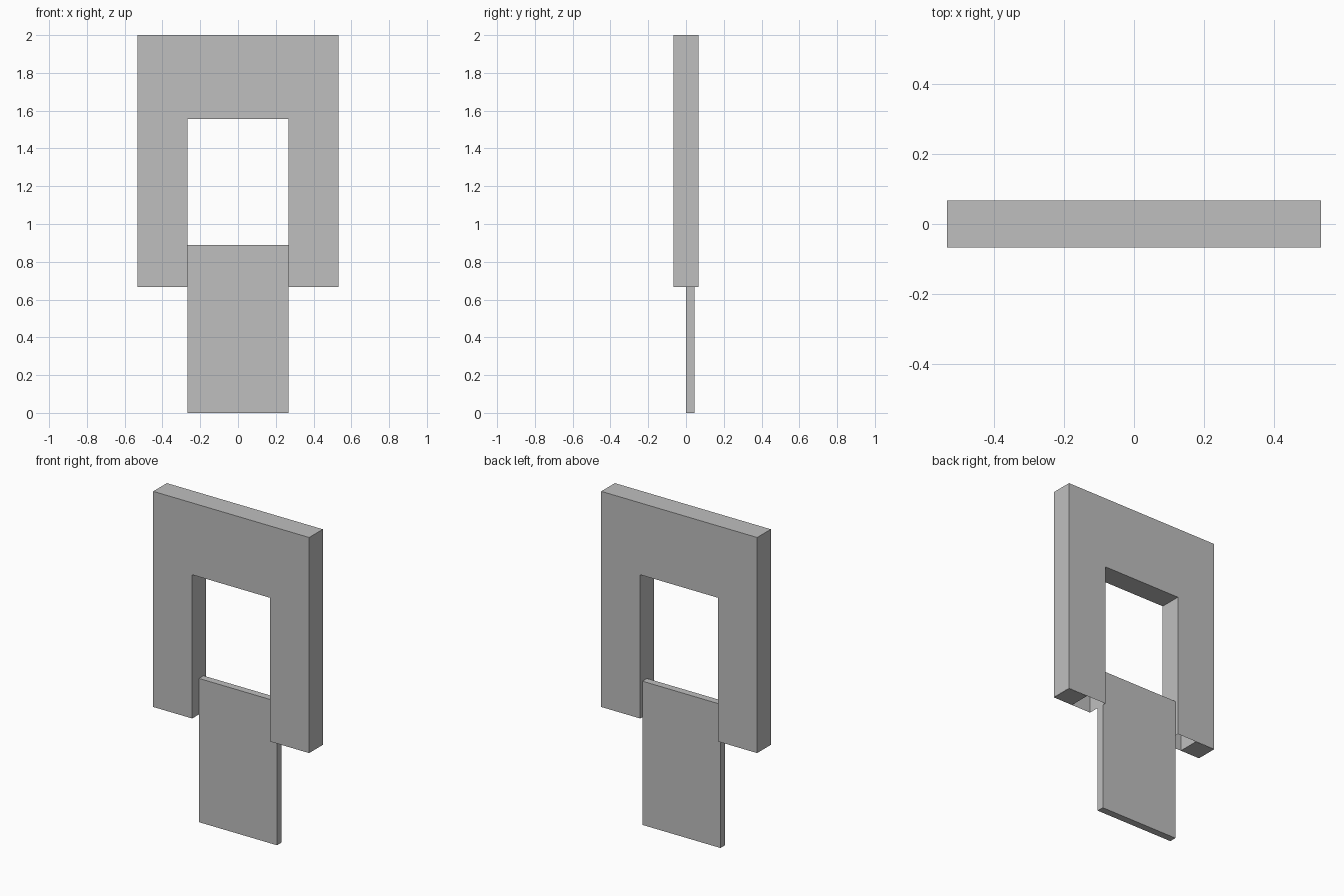
import bpy, bmesh

if "Cube" in bpy.data.objects:
    bpy.data.objects.remove(bpy.data.objects["Cube"])

U = 2 / 45                      # base grid unit of the model
OUT, MID, INN = 12 * U, 9 * U, 6 * U
LOW, HEAD, TOP = 15 * U, 35 * U, 45 * U
D = 1.5 * U                     # half depth of the frame

grey = bpy.data.materials.new("plain grey")
grey.diffuse_color = (0.52, 0.52, 0.52, 1)
grey.use_nodes = True
grey.node_tree.nodes["Principled BSDF"].inputs["Base Color"].default_value = grey.diffuse_color


def finish(bm, name):
    mesh = bpy.data.meshes.new(name)
    bm.to_mesh(mesh)
    bm.free()
    mesh.materials.append(grey)
    obj = bpy.data.objects.new(name, mesh)
    bpy.context.collection.objects.link(obj)


def extrude_profile(points, y0, y1):
    bm = bmesh.new()
    face = bm.faces.new([bm.verts.new((x, y0, z)) for x, z in points])
    ext = bmesh.ops.extrude_face_region(bm, geom=[face], use_keep_orig=True)
    verts = [g for g in ext["geom"] if isinstance(g, bmesh.types.BMVert)]
    bmesh.ops.translate(bm, verts=verts, vec=(0, y1 - y0, 0))
    bmesh.ops.recalc_face_normals(bm, faces=bm.faces)
    return bm


def quad(bm, *points):
    bm.faces.new([bm.verts.new(p) for p in points])


# Arched frame: an upside-down U
frame = extrude_profile([(-OUT, LOW), (-OUT, TOP), (OUT, TOP), (OUT, LOW),
                         (INN, LOW), (INN, HEAD), (-INN, HEAD), (-INN, LOW)], -D, D)

# The inner half of each leg is hollow and open at the bottom
bottoms = [f for f in frame.faces
           if f.normal.z < -0.9 and f.calc_center_median().z < LOW + 0.01]
bmesh.ops.delete(frame, geom=bottoms, context='FACES_ONLY')
d = D - 0.0005
for s in (-1, 1):
    def ring(x0, x1, z):
        pts = [(s * x0, -d, z), (s * x0, d, z), (s * x1, d, z), (s * x1, -d, z)]
        return pts if s > 0 else pts[::-1]
    quad(frame, *ring(MID, OUT - 0.0005, LOW))      # solid outer foot
    quad(frame, *ring(INN + 0.0005, MID, HEAD))     # ceiling of the hollow
    wall = [(s * MID, -d, LOW), (s * MID, -d, HEAD),
            (s * MID, d, HEAD), (s * MID, d, LOW)]
    quad(frame, *(wall if s > 0 else wall[::-1]))   # outer wall of the hollow
finish(frame, "arched_frame")

# Thin panel hanging in the opening
finish(extrude_profile([(-INN, 0), (-INN, 20 * U), (INN, 20 * U), (INN, 0)],
                       0, U), "hanging_panel")
